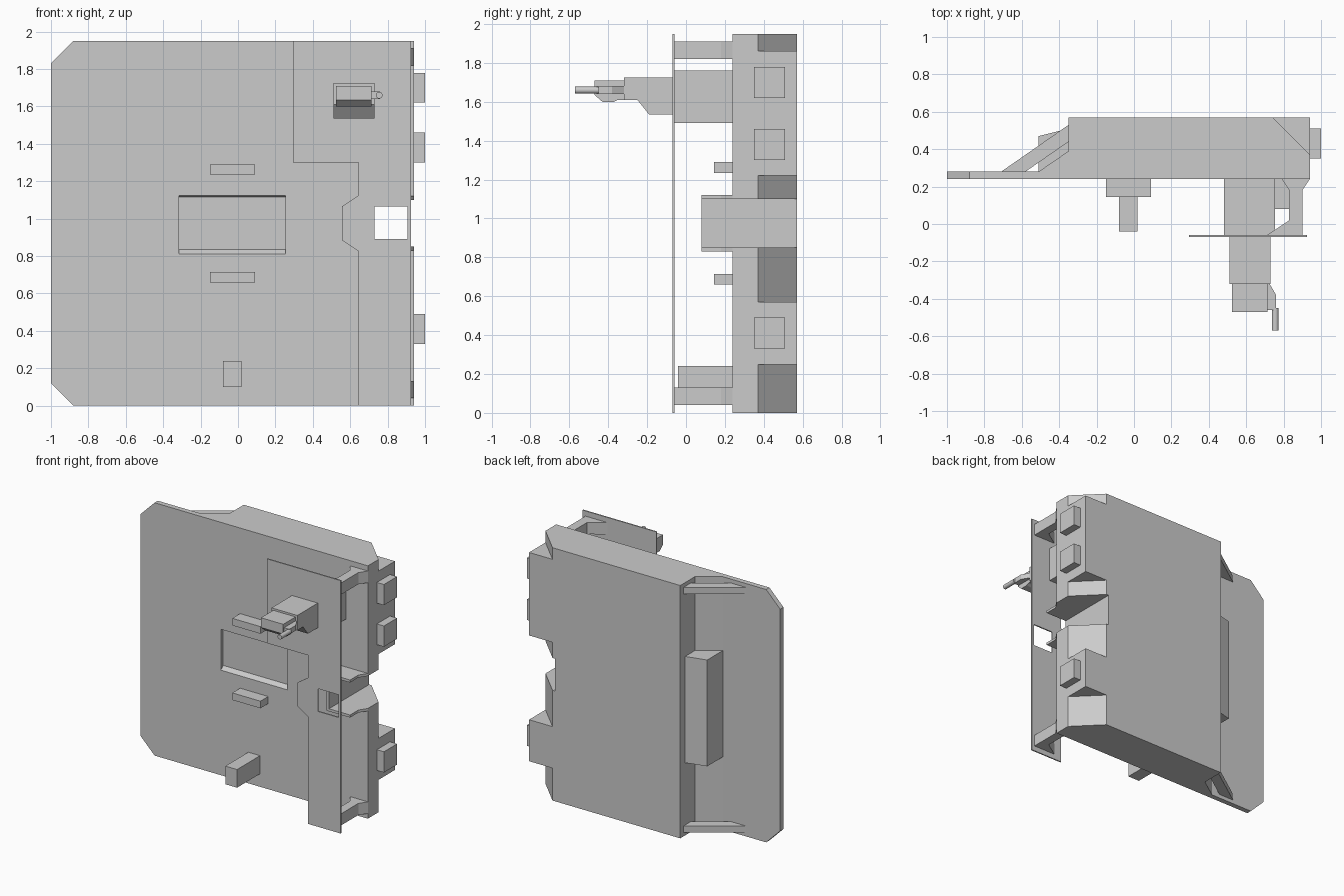
import bpy, bmesh
from mathutils import Vector

if "Cube" in bpy.data.objects:
    bpy.data.objects.remove(bpy.data.objects["Cube"])


def prism(name, pts, lo, hi, axis):
    """Extrude a 2D profile along an axis; pts are the two other axes in xyz order."""
    def place(p, h):
        c = list(p)
        c.insert("xyz".index(axis), h)
        return Vector(c)
    bm = bmesh.new()
    a = [bm.verts.new(place(p, lo)) for p in pts]
    b = [bm.verts.new(place(p, hi)) for p in pts]
    n = len(pts)
    bm.faces.new(a)
    bm.faces.new(b[::-1])
    for i in range(n):
        j = (i + 1) % n
        bm.faces.new((a[i], b[i], b[j], a[j]))
    bmesh.ops.recalc_face_normals(bm, faces=bm.faces)
    me = bpy.data.meshes.new(name)
    bm.to_mesh(me)
    bm.free()
    ob = bpy.data.objects.new(name, me)
    bpy.context.collection.objects.link(ob)
    return ob


def box(name, x, y, z):
    return prism(name, [(x[0], y[0]), (x[1], y[0]), (x[1], y[1]), (x[0], y[1])], *z, "z")


def cut(ob, *cutters):
    """Subtract the cutters, apply, and leave them in the scene for reuse."""
    for c in cutters:
        m = ob.modifiers.new("cut", "BOOLEAN")
        m.operation, m.solver, m.object = "DIFFERENCE", "EXACT", c
        bpy.context.view_layer.objects.active = ob
        bpy.ops.object.modifier_apply(modifier=m.name)


H = 1.95

# Door body: thin flange, sloped step and thick core in one profile
body = prism("door_body", [(-1, .24), (.94, .24), (.94, .57), (-.35, .57),
                           (-.35, .39), (-.51, .28), (-1, .28)], 0, H, "z")

# Cutters: edge chamfers, flange corners, latch notch, front recess
chamfers = [prism("chamfer_cutter", [(.69, .62), (.99, .32), (1.1, .7)], z0, z1, "z")
            for z0, z1 in ((-.1, .25), (.57, 1.22), (1.86, 2.1))]
corners = [prism("corner_cutter", [(-1.1, z + s * -.1), (-.78, z + s * -.1), (-1.1, z + s * .22)],
                 .1, .4, "y") for z, s in ((0, 1), (H, -1))]
notch = box("notch_cutter", (.72, 1.1), (-.2, .8), (.85, 1.10))
recess = prism("recess_cutter", [(.18, .76), (.27, .835), (.27, 1.115), (.18, 1.145)],
               -.315, .255, "x")
cutters = chamfers + corners + [notch, recess]
cut(body, *cutters)

# Latch housing around the notch
housing = prism("latch_housing", [(.70, .08), (.90, .08), (.90, .18), (.94, .24), (.70, .24)],
                .83, 1.12, "z")
cut(housing, notch)
for c in cutters:
    bpy.data.objects.remove(c)

# Locking bolts on the edge
for z in (.33, 1.30, 1.62):
    box("edge_bolt", (.94, 1.0), (.35, .51), (z, z + .16))

# Rear struts and hinge block on the hinge side
for z in (.03, 1.87):
    prism("rear_strut", [(-.71, .28), (-.58, .28), (-.35, .44), (-.35, .53)], z, z + .05, "z")
prism("hinge_block", [(-.51, .28), (-.51, .47), (-.35, .51), (-.35, .39)], .56, 1.38, "z")

# Front bumpers and stop
for z in (.66, 1.235):
    box("front_bumper", (-.15, .09), (.145, .24), (z, z + .055))
box("front_stop", (-.08, .02), (-.04, .24), (.10, .24))

# Control panel with a window over the notch
panel = prism("control_panel", [(.295, H), (.925, H), (.925, 0), (.645, 0), (.645, .825),
                                (.555, .885), (.555, 1.065), (.645, 1.125), (.645, 1.30),
                                (.295, 1.30)], -.07, -.06, "y")
window = box("window_cutter", (.73, .905), (-.2, .05), (.89, 1.065))
cut(panel, window)
bpy.data.objects.remove(window)

# Panel brackets and main mount
for z in (.04, 1.82):
    prism("panel_bracket", [(.71, -.06), (.90, -.06), (.90, .18), (.94, .24), (.79, .24),
                            (.83, .18), (.83, .02)], z, z + .09, "z")
box("panel_mount", (.48, .755), (-.06, .24), (1.49, 1.76))

# Lever head, nose, arm and pin
prism("lever_base", [(-.07, 1.535), (-.07, 1.725), (-.32, 1.725), (-.32, 1.61),
                     (-.25, 1.61), (-.19, 1.535)], .51, .73, "x")
prism("lever_nose", [(-.32, 1.61), (-.32, 1.71), (-.47, 1.71), (-.47, 1.635),
                     (-.43, 1.60), (-.37, 1.60), (-.35, 1.61)], .525, .715, "x")
prism("lever_arm", [(.70, -.32), (.725, -.32), (.76, -.38), (.76, -.46), (.70, -.46)],
      1.64, 1.68, "z")
bpy.ops.mesh.primitive_cylinder_add(vertices=16, radius=.018, depth=.12,
                                    location=(.755, -.51, 1.66), rotation=(1.5708, 0, 0))
bpy.context.object.name = "lever_pin"
bpy.ops.object.shade_smooth_by_angle()
